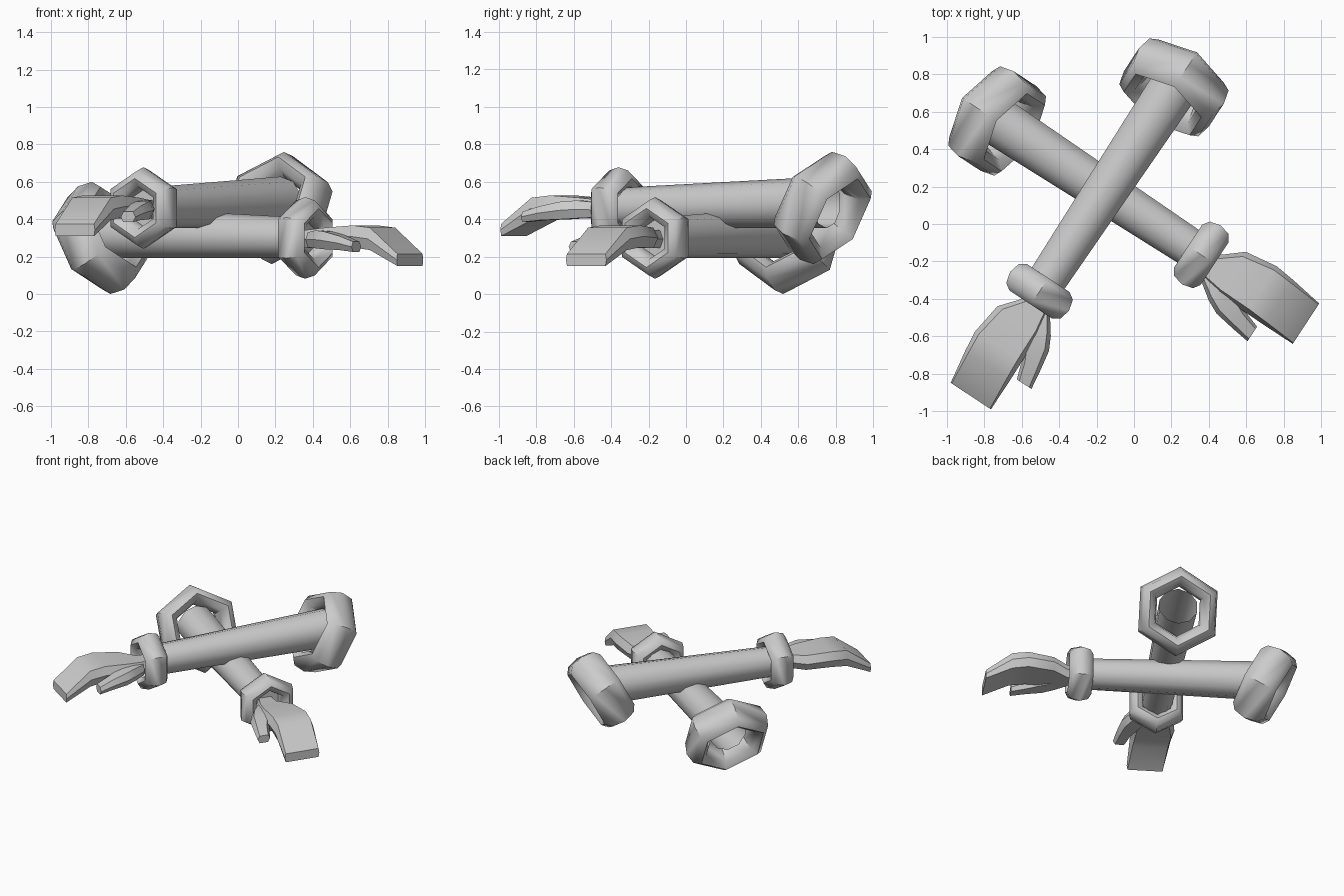
import bpy, bmesh, math
from mathutils import Vector, Matrix

if "Cube" in bpy.data.objects:
    bpy.data.objects.remove(bpy.data.objects["Cube"])


def make_object(name, loops, frame, cap_start=True, cap_end=True, closed=False, angle=50):
    """Skin a list of equal-length point loops and place it with the arm frame."""
    bm = bmesh.new()
    rows = [[bm.verts.new(frame @ Vector(p)) for p in loop] for loop in loops]
    n = len(rows[0])
    pairs = list(zip(rows, rows[1:])) + ([(rows[-1], rows[0])] if closed else [])
    for a, b in pairs:
        for i in range(n):
            j = (i + 1) % n
            bm.faces.new((a[i], a[j], b[j], b[i]))
    if cap_start and not closed:
        bm.faces.new(rows[0])
    if cap_end and not closed:
        bm.faces.new(rows[-1])
    bmesh.ops.recalc_face_normals(bm, faces=bm.faces)
    mesh = bpy.data.meshes.new(name)
    bm.to_mesh(mesh)
    bm.free()
    ob = bpy.data.objects.new(name, mesh)
    bpy.context.collection.objects.link(ob)
    bpy.ops.object.select_all(action='DESELECT')
    ob.select_set(True)
    bpy.context.view_layer.objects.active = ob
    bpy.ops.object.shade_smooth_by_angle(angle=math.radians(angle))
    return ob


def hex_ring(name, frame, s, radius, tube, depth, tilt, minor=8):
    """Hexagonal ring, point up, stretched along its axis and leaning by tilt."""
    c = Vector((s, 0, 0))
    axis = Vector((-math.cos(tilt), 0, -math.sin(tilt)))
    up = Vector((-math.sin(tilt), 0, math.cos(tilt)))
    side = Vector((0, 1, 0))
    loops = []
    for i in range(6):
        a = i * math.pi / 3
        out = up * math.cos(a) + side * math.sin(a)
        loops.append([c + out * (radius + tube * math.cos(b)) + axis * depth * math.sin(b)
                      for b in (2 * math.pi * k / minor for k in range(minor))])
    make_object(name, loops, frame, closed=True)


def section(s, t0, t1, z0, z1, inset):
    """Flattened six-sided slice of the hand."""
    zm = (z0 + z1) / 2
    return [(s, t0, zm), (s, t0 + inset, z1), (s, t1 - inset, z1),
            (s, t1, zm), (s, t1 - inset, z0), (s, t0 + inset, z0)]


def build_arm(prefix, wrist, forward, thumb_side):
    frame = Matrix(((forward[0], thumb_side[0], 0, wrist[0]),
                    (forward[1], thumb_side[1], 0, wrist[1]),
                    (0, 0, 1, wrist[2]),
                    (0, 0, 0, 1)))

    # Sleeve, open at the shoulder end
    sleeve = []
    for s, r, z in ((-1.33, 0.138, 0.03), (0.0, 0.108, 0.0)):
        sleeve.append([(s, r * math.cos(a), z + r * math.sin(a))
                       for a in (2 * math.pi * (k + 0.5) / 10 for k in range(10))])
    make_object(prefix + "_sleeve", sleeve, frame, cap_start=False)

    # Shoulder and wrist rings
    hex_ring(prefix + "_shoulder_ring", frame, -1.306, 0.243, 0.07, 0.125, math.radians(28))
    hex_ring(prefix + "_wrist_ring", frame, 0.0, 0.158, 0.06, 0.085, 0.0)

    # Mitten: palm, knuckles and bent fingers
    mitten = [section(-0.02, -0.05, 0.07, -0.055, 0.04, 0.02),
              section(0.09, -0.06, 0.11, -0.055, 0.045, 0.025),
              section(0.19, -0.144, 0.13, -0.055, 0.055, 0.03),
              section(0.37, -0.17, 0.128, -0.05, 0.067, 0.025),
              section(0.485, -0.157, 0.13, -0.065, 0.055, 0.02),
              section(0.67, -0.128, 0.13, -0.15, -0.085, 0.006)]
    make_object(prefix + "_mitten", mitten, frame, angle=35)

    # Thumb
    thumb = [section(0.08, 0.02, 0.12, -0.05, 0.03, 0.02),
             section(0.167, 0.04, 0.182, -0.055, 0.04, 0.025),
             section(0.24, 0.06, 0.218, -0.06, 0.035, 0.025),
             section(0.361, 0.124, 0.238, -0.065, 0.01, 0.02),
             section(0.46, 0.158, 0.251, -0.075, -0.02, 0.015)]
    make_object(prefix + "_thumb", thumb, frame, angle=35)


# Two crossed, mirrored arms: one resting on the other
build_arm("upper_arm", (-0.505, -0.36, 0.46), (-0.55, -0.835), (0.835, -0.55))
build_arm("lower_arm", (0.36, -0.165, 0.30), (0.836, -0.548), (-0.548, -0.836))
